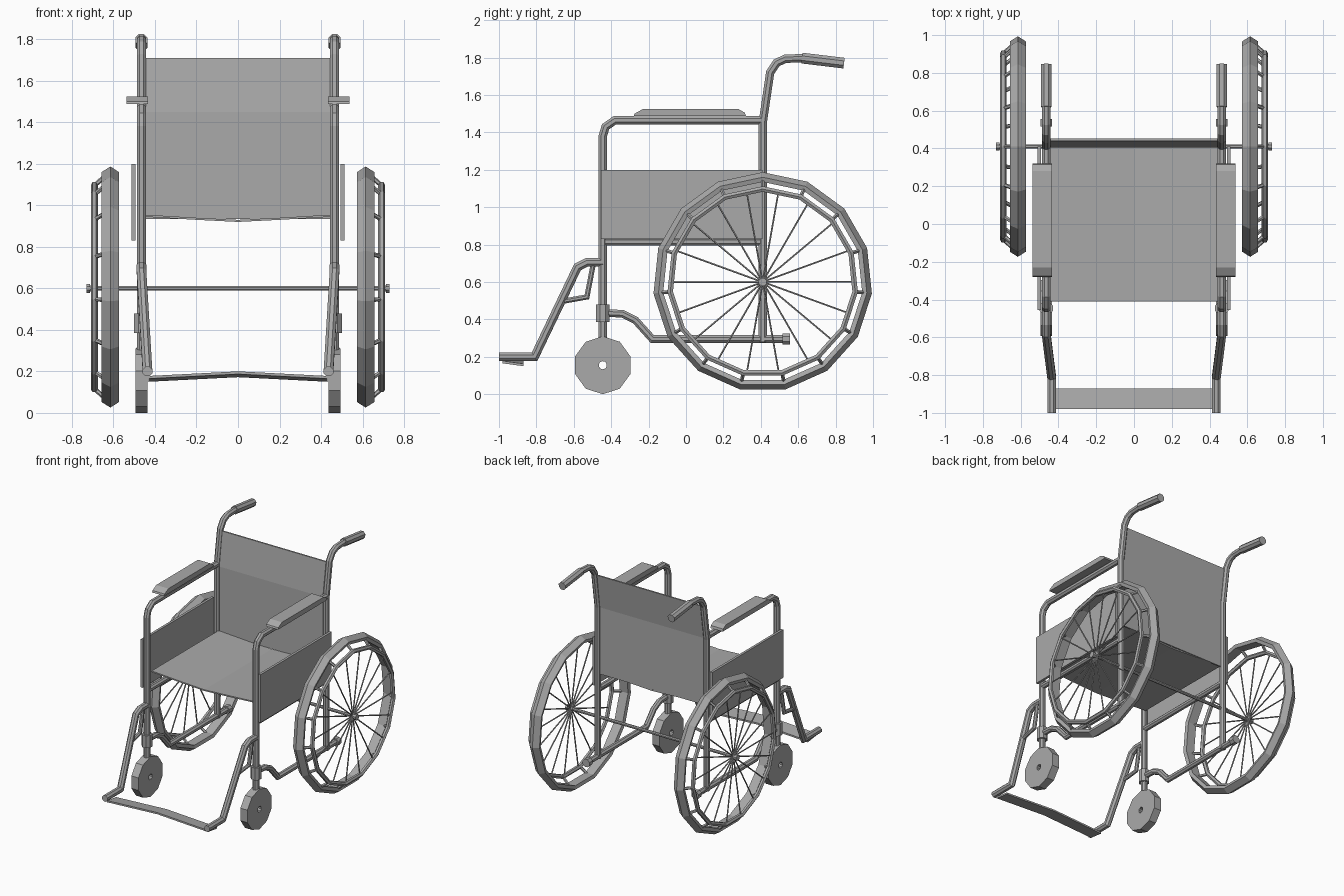
import bpy, bmesh, math
from mathutils import Vector

if "Cube" in bpy.data.objects:
    bpy.data.objects.remove(bpy.data.objects["Cube"])

grey = bpy.data.materials.new("mid grey")
grey.use_nodes = True
grey.diffuse_color = (0.4, 0.4, 0.4, 1)
grey.node_tree.nodes["Principled BSDF"].inputs["Base Color"].default_value = (0.4, 0.4, 0.4, 1)

X = Vector((1, 0, 0))
SIDE, POST, FRONT = 0.465, 0.41, -0.445       # frame tube positions
HUB_Z, RIM_X = 0.6, 0.692


def finish(name, bm, mirror=True):
    bmesh.ops.recalc_face_normals(bm, faces=bm.faces)
    mesh = bpy.data.meshes.new(name)
    bm.to_mesh(mesh)
    bm.free()
    mesh.materials.append(grey)
    obj = bpy.data.objects.new(name, mesh)
    bpy.context.scene.collection.objects.link(obj)
    if mirror:
        obj.modifiers.new("mirror", "MIRROR").use_mirror_merge = False
    return obj


def bridge(bm, rings, closed=False):
    """Skin a list of vertex rings, capping the ends of an open list."""
    n = len(rings[0])
    pairs = list(zip(rings, rings[1:]))
    if closed:
        pairs.append((rings[-1], rings[0]))
    else:
        bm.faces.new(rings[0])
        bm.faces.new(rings[-1])
    for a, b in pairs:
        for i in range(n):
            j = (i + 1) % n
            bm.faces.new((a[i], a[j], b[j], b[i]))


def add_tube(bm, path, r, sides=8):
    """Sweep a mitred round section along a path."""
    pts = [Vector(p) for p in path]
    rings = []
    for i, p in enumerate(pts):
        before = (p - pts[i - 1]).normalized() if i else None
        after = (pts[i + 1] - p).normalized() if i < len(pts) - 1 else None
        t = ((before or after) + (after or before)).normalized()
        miter = 1 / max(0.6, t.dot(after or before))
        ref = X if abs(t.x) < 0.9 else Vector((0, 0, 1))
        u = t.cross(ref).normalized()
        v = u.cross(t)
        ring = []
        for k in range(sides):
            a = 2 * math.pi * (k + 0.5) / sides
            ring.append(bm.verts.new(p + u * (r * miter * math.cos(a)) + v * (r * math.sin(a))))
        rings.append(ring)
    bridge(bm, rings)


def tube(name, path, r, sides=8, mirror=True):
    bm = bmesh.new()
    add_tube(bm, path, r, sides)
    return finish(name, bm, mirror)


def side_tube(name, yz, r=0.024, x=SIDE):
    return tube(name, [(x, y, z) for y, z in yz], r)


def polar(x, y, z, r, a):
    return Vector((x, y + r * math.cos(a), z + r * math.sin(a)))


def lathe(name, profile, y, z, sides):
    """Spin a closed (x, radius) profile around a sideways axle."""
    bm = bmesh.new()
    rings = []
    for k in range(sides):
        a = math.pi / 2 + 2 * math.pi * k / sides
        rings.append([bm.verts.new(polar(x, y, z, r, a)) for x, r in profile])
    bridge(bm, rings, closed=True)
    return finish(name, bm)


def extrude_x(name, outline, x0, x1, mirror=True):
    """Extrude a (y, z) outline sideways."""
    bm = bmesh.new()
    bridge(bm, [[bm.verts.new((x, y, z)) for y, z in outline] for x in (x0, x1)])
    return finish(name, bm, mirror)


# Frame tubes on each side
side_tube("back_post", [(POST, 0.28), (POST, 1.45), (0.45, 1.72), (0.485, 1.772),
                        (0.53, 1.793), (0.62, 1.797), (0.68, 1.79)])
side_tube("push_grip", [(0.62, 1.797), (0.845, 1.77)], 0.031)
side_tube("front_post_and_arm", [(FRONT, 0.29), (FRONT, 1.38), (-0.43, 1.43), (-0.38, 1.465), (POST, 1.465)])
side_tube("seat_rail", [(FRONT, 0.815), (POST, 0.815)], 0.022)
side_tube("caster_collar", [(FRONT, 0.385), (FRONT, 0.48)], 0.038)
side_tube("lower_rail", [(FRONT, 0.435), (-0.34, 0.43), (-0.27, 0.395), (-0.18, 0.295), (0.53, 0.295)], 0.022)
side_tube("lower_rail_cap", [(0.515, 0.295), (0.555, 0.295)], 0.032)

# Armrest pads and side panels
extrude_x("armrest_pad", [(-0.28, 1.487), (-0.275, 1.5), (-0.23, 1.525), (0.28, 1.525),
                          (0.315, 1.505), (0.32, 1.487)], 0.433, 0.537)
extrude_x("side_panel", [(-0.455, 0.83), (-0.455, 1.2), (POST, 1.2), (POST, 0.83)], 0.493, 0.512)

# Fabric back, following the lean of the posts
extrude_x("fabric_back", [(0.405, 0.935), (0.405, 1.45), (0.44, 1.71), (0.452, 1.71),
                          (0.417, 1.45), (0.417, 0.935)], -0.45, 0.45, False)

# Fabric seat with a slight sag
bm = bmesh.new()
rings = []
for x, z in [(-0.45, 0.955), (-0.2, 0.94), (0, 0.93), (0.2, 0.94), (0.45, 0.955)]:
    rings.append([bm.verts.new((x, y, z + dz))
                  for y, dz in [(-0.41, 0), (POST, 0), (POST, -0.01), (-0.41, -0.01)]])
bridge(bm, rings)
finish("fabric_seat", bm, False)

# Footrest hangers, braces and shallow peaked foot plate
tube("footrest_hanger", [(SIDE, FRONT, 0.705), (SIDE, -0.53, 0.705), (SIDE, -0.58, 0.68),
                         (0.436, -0.81, 0.2), (0.436, -1.0, 0.2)], 0.025)
tube("footrest_brace", [(SIDE, -0.495, 0.7), (SIDE, -0.53, 0.52), (0.455, -0.67, 0.495)], 0.015)
bm = bmesh.new()
rings = []
for x, z in [(-0.43, 0), (0, 0.022), (0.43, 0)]:
    rings.append([bm.verts.new((x, y, z + h))
                  for y, h in [(-0.98, 0.178), (-0.87, 0.163), (-0.87, 0.15), (-0.98, 0.165)]])
bridge(bm, rings)
finish("foot_plate", bm, False)

# Casters with an open axle hole
lathe("caster_wheel", [(0.435, 0.022), (0.435, 0.155), (0.495, 0.155), (0.495, 0.022)], FRONT, 0.155, 10)

# Large wheels
lathe("tire", [(0.573, 0.56), (0.615, 0.587), (0.657, 0.56), (0.65, 0.535), (0.58, 0.535)], POST, HUB_Z, 15)
hoop = [(RIM_X + 0.017 * math.cos(a), 0.497 + 0.017 * math.sin(a))
        for a in (math.radians(60 * k) for k in range(6))]
lathe("hand_rim", hoop, POST, HUB_Z, 15)

bm = bmesh.new()
for k in range(15):
    a = math.pi / 2 + 2 * math.pi * k / 15
    add_tube(bm, [polar(0.635, POST, HUB_Z, 0.545, a), polar(RIM_X, POST, HUB_Z, 0.495, a)], 0.011, 6)
finish("rim_connectors", bm)

bm = bmesh.new()
for k in range(18):
    a = 2 * math.pi * k / 18
    add_tube(bm, [polar(RIM_X, POST, HUB_Z, 0.01, a), polar(RIM_X, POST, HUB_Z, 0.495, a)], 0.005, 5)
finish("spokes", bm)

# Axle and hubs
tube("axle", [(-0.72, POST, HUB_Z), (0.72, POST, HUB_Z)], 0.012, 8, False)
tube("hub_nut", [(0.712, POST, HUB_Z), (0.73, POST, HUB_Z)], 0.023)
tube("hub", [(0.675, POST, HUB_Z), (0.712, POST, HUB_Z)], 0.016)
